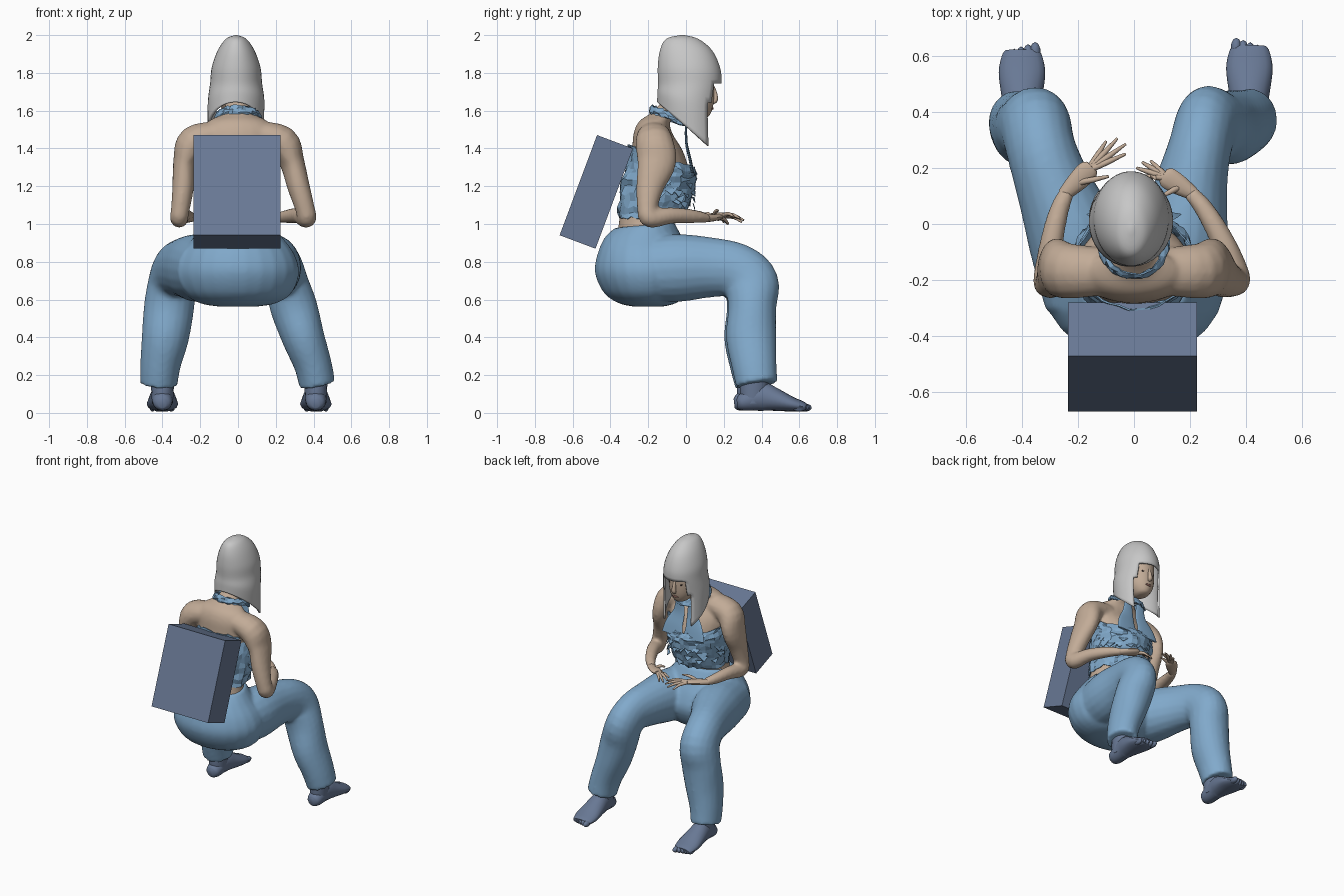
import bpy, bmesh, math, random
from mathutils import Vector, Matrix

random.seed(4)
if "Cube" in bpy.data.objects:
    bpy.data.objects.remove(bpy.data.objects["Cube"], do_unlink=True)


def material(name, rgb):
    m = bpy.data.materials.new(name)
    m.use_nodes = True
    m.diffuse_color = (*rgb, 1)
    bsdf = next(n for n in m.node_tree.nodes if n.type == 'BSDF_PRINCIPLED')
    bsdf.inputs["Base Color"].default_value = (*rgb, 1)
    return m


SKIN = material("skin", (0.54, 0.41, 0.31))
DENIM = material("light blue cloth", (0.22, 0.40, 0.60))
SLATE = material("slate blue", (0.14, 0.19, 0.30))
HAIR = material("silver hair", (0.57, 0.57, 0.57))
DARK = material("dark eyes", (0.06, 0.04, 0.035))
LIP = material("lips", (0.33, 0.16, 0.13))


def finish(name, bm, mat, smooth=True):
    bmesh.ops.recalc_face_normals(bm, faces=bm.faces[:])
    me = bpy.data.meshes.new(name)
    bm.to_mesh(me)
    bm.free()
    me.materials.append(mat)
    ob = bpy.data.objects.new(name, me)
    bpy.context.collection.objects.link(ob)
    if smooth:
        bpy.ops.object.select_all(action='DESELECT')
        ob.select_set(True)
        bpy.context.view_layer.objects.active = ob
        bpy.ops.object.shade_smooth_by_angle(angle=math.radians(50))
    return ob


def merge(name, parts, voxel, rounds):
    # join overlapping solids into one soft skin
    bpy.ops.object.select_all(action='DESELECT')
    for p in parts:
        p.select_set(True)
    body = parts[0]
    bpy.context.view_layer.objects.active = body
    bpy.ops.object.join()
    body.name = name
    remesh = body.modifiers.new("union", 'REMESH')
    remesh.mode, remesh.voxel_size, remesh.use_smooth_shade = 'VOXEL', voxel, True
    soften = body.modifiers.new("soften", 'SMOOTH')
    soften.factor, soften.iterations = .5, rounds


def spline(rows, steps):
    # Catmull-Rom interpolation of rows of numbers
    out = []
    for i in range(len(rows) - 1):
        p = [rows[max(i - 1, 0)], rows[i], rows[i + 1], rows[min(i + 2, len(rows) - 1)]]
        for s in range(steps):
            t = s / steps
            out.append([0.5 * (2 * b + (c - a) * t + (2 * a - 5 * b + 4 * c - d) * t * t
                               + (3 * b - a - 3 * c + d) * t ** 3) for a, b, c, d in zip(*p)])
    return out + [list(rows[-1])]


def bridge(rings, caps=True, keep=lambda r, k: True):
    bm = bmesh.new()
    loops = [[bm.verts.new(p) for p in ring] for ring in rings]
    n = len(loops[0])
    for r in range(len(loops) - 1):
        for k in range(n):
            if keep(r, k):
                j = (k + 1) % n
                bm.faces.new((loops[r][k], loops[r][j], loops[r + 1][j], loops[r + 1][k]))
    if caps:
        bm.faces.new(loops[0])
        bm.faces.new(loops[-1])
    return bm


def tube(name, rows, mat, n=16, steps=4):
    # rows: x, y, z, radius sideways, radius across
    rows = spline(rows, steps)
    pts = [Vector(r[:3]) for r in rows]
    rings = []
    for i, r in enumerate(rows):
        t = (pts[min(i + 1, len(pts) - 1)] - pts[max(i - 1, 0)]).normalized()
        side = Vector((1, 0, 0))
        side = (side - t * side.dot(t)).normalized()
        up = t.cross(side)
        rings.append([pts[i] + side * (r[3] * math.cos(a)) + up * (r[4] * math.sin(a))
                      for a in (2 * math.pi * k / n for k in range(n))])
    return finish(name, bridge(rings), mat)


def stack(rows, n=24, steps=4, **kw):
    # rows: centre x, centre y, z, radius x, radius y, tilt along y
    rings = []
    for cx, cy, z, rx, ry, tilt in spline(rows, steps):
        angles = [2 * math.pi * (k + 0.5) / n for k in range(n)]
        rings.append([(cx + rx * math.cos(a), cy + ry * math.sin(a), z + tilt * ry * math.sin(a))
                      for a in angles])
    return bridge(rings, **kw)


def ball(name, loc, size, mat, seg=16):
    bm = bmesh.new()
    m = Matrix.Translation(loc) @ Matrix.Diagonal((*size, 1))
    bmesh.ops.create_uvsphere(bm, u_segments=seg, v_segments=seg // 2 + 2, radius=1, matrix=m)
    return finish(name, bm, mat)


def crumple(bm, amount):
    for v in bm.verts:
        v.co += Vector([random.uniform(-amount, amount) for _ in range(3)])


def thicken(ob, t):
    ob.modifiers.new("thickness", 'SOLIDIFY').thickness = t


# Trousers: seat and two bent legs in one skin
merge("trousers", [
    finish("seat", stack([
        (0, -.2, .562, .09, .07, 0), (0, -.205, .58, .2, .15, 0), (0, -.21, .635, .285, .225, 0),
        (0, -.213, .74, .325, .27, 0), (0, -.22, .84, .3, .25, 0), (0, -.225, .93, .235, .205, 0),
        (0, -.22, .995, .187, .157, .1)]), DENIM),
    tube("left_leg", [
        (.14, -.27, .755, .15, .165), (.175, -.05, .767, .158, .18), (.205, .14, .77, .13, .158),
        (.235, .27, .752, .113, .145), (.26, .345, .68, .115, .148), (.295, .35, .56, .125, .128),
        (.345, .345, .4, .113, .133), (.395, .36, .26, .1, .12), (.42, .375, .15, .096, .11)], DENIM, 20),
    tube("right_leg", [
        (-.16, -.27, .755, .16, .165), (-.215, -.05, .767, .165, .18), (-.285, .13, .77, .137, .158),
        (-.33, .26, .752, .125, .145), (-.35, .34, .68, .128, .148), (-.365, .345, .56, .133, .128),
        (-.385, .335, .4, .125, .133), (-.41, .35, .26, .108, .12), (-.42, .37, .15, .099, .11)], DENIM, 20),
], .012, 5)

# Feet with toes
for side, s in (("left", 1), ("right", -1)):
    x, dy = (.412, .015) if s > 0 else (-.4, 0)
    tube(side + "_ankle", [(x, .35 + dy, .22, .065, .07), (x, .345 + dy, .13, .06, .075),
                           (x, .34 + dy, .05, .055, .065)], SLATE)
    tube(side + "_foot", [
        (x, .255 + dy, .05, .02, .025), (x, .28 + dy, .055, .05, .045), (x, .38 + dy, .085, .06, .075),
        (x, .45 + dy, .072, .072, .062), (x, .54 + dy, .047, .083, .04), (x, .60 + dy, .034, .072, .028),
        (x, .62 + dy, .03, .06, .02)], SLATE)
    for i in range(5):
        ball(f"{side}_toe_{i + 1}", (x - s * (.047 - .025 * i), .615 + dy - .008 * i, .028),
             (.02 - .001 * i, .036, .021), SLATE, 10)

# Bare torso, neck and arms resting on the lap
ARMS = {
    "left": [(.1, -.17, 1.475, .07, .085), (.235, -.168, 1.435, .085, .1), (.285, -.155, 1.33, .066, .104),
             (.32, -.19, 1.2, .06, .075), (.355, -.205, 1.08, .052, .054), (.362, -.187, 1.032, .053, .053),
             (.325, -.08, 1.045, .044, .044), (.26, .04, 1.04, .036, .036), (.2, .115, 1.03, .028, .024)],
    "right": [(-.1, -.17, 1.475, .07, .085), (-.235, -.168, 1.435, .085, .1), (-.28, -.155, 1.33, .063, .104),
              (-.29, -.19, 1.2, .058, .075), (-.305, -.21, 1.08, .05, .054), (-.312, -.192, 1.032, .048, .053),
              (-.295, -.07, 1.045, .042, .044), (-.27, .04, 1.04, .036, .036), (-.24, .115, 1.035, .028, .024)]}
merge("torso_and_arms", [finish("torso", stack([
    (0, -.22, .93, .2, .14, 0), (0, -.22, 1.0, .175, .137, 0), (0, -.175, 1.12, .175, .16, 0),
    (0, -.145, 1.25, .19, .165, 0), (0, -.15, 1.38, .207, .137, 0), (0, -.175, 1.48, .2, .103, 0),
    (0, -.165, 1.545, .155, .082, 0), (0, -.11, 1.59, .077, .072, 0), (-.005, -.04, 1.67, .062, .067, 0)]), SKIN)]
    + [tube(side, rows, SKIN) for side, rows in ARMS.items()], .011, 6)

# Hands: palm centre, four finger tips, thumb tip
HANDS = {
    "left": ((.12, .165, 1.035), [(.02, .17, 1.02), (.01, .2, 1.01), (.03, .22, 1.0), (.06, .225, 1.0)],
             (.1, .1, 1.05)),
    "right": ((-.165, .19, 1.045), [(-.03, .25, 1.04), (-.03, .285, 1.03), (-.06, .305, 1.02), (-.1, .295, 1.01)],
              (-.09, .17, 1.07))}
for side, (palm, tips, thumb) in HANDS.items():
    wrist, palm = Vector(ARMS[side][-1][:3]), Vector(palm)
    back = wrist - (palm - wrist) * .15
    tube(side + "_palm", [(*back, .024, .02), (*wrist.lerp(palm, .5), .036, .019),
                          (*palm, .038, .016), (*(palm + (palm - wrist) * .2), .025, .011)], SKIN, 12)
    for i, tip in enumerate(tips + [thumb]):
        tip = Vector(tip)
        start = palm.lerp(tip, .1) if i < 4 else wrist.lerp(palm, .4)
        mid = start.lerp(tip, .55) + Vector((0, 0, .012))
        tube(f"{side}_finger_{i + 1}", [(*start, .012, .012), (*mid, .01, .01), (*tip, .005, .005)],
             SKIN, 8, 3)

# Ragged halter top: crumpled body, loose scraps, collar and straps
bm = stack([(0, -.185, 1.035, .188, .175, 0), (0, -.167, 1.12, .198, .19, 0), (0, -.145, 1.23, .213, .195, -.05),
            (0, -.125, 1.3, .215, .18, -.15), (0, -.135, 1.36, .212, .17, -.33)], n=36, steps=3, caps=False)
crumple(bm, .009)
thicken(finish("ragged_top", bm, DENIM, False), .006)

bm = bmesh.new()
for i in range(45):
    a, z = random.uniform(-.2, math.pi + .2), random.uniform(1.1, 1.3)
    out = Vector((math.cos(a), math.sin(a), 0))
    along = Vector((-out.y, out.x, random.uniform(-.5, .5)))
    base = Vector((.205 * out.x, -.145 + .188 * out.y, z))
    w = random.uniform(.02, .04)
    bm.faces.new([bm.verts.new(p) for p in (
        base - along * w, base + along * w, base + out * random.uniform(.006, .014) - Vector((0, 0, w)))])
thicken(finish("cloth_scraps", bm, DENIM, False), .003)

bm = stack([(0, -.075, 1.545, .125, .12, -.35), (0, -.08, 1.57, .12, .115, -.35),
            (0, -.08, 1.595, .1, .1, -.35)], n=30, steps=2, caps=False)
crumple(bm, .007)
thicken(finish("ragged_collar", bm, DENIM, False), .006)
for side, s in (("left", 1), ("right", -1)):
    tube(side + "_halter_strap", [(s * .05, 0, 1.53, .03, .006), (s * .055, .002, 1.43, .045, .007),
                                  (s * .08, .022, 1.34, .07, .008), (s * .085, .035, 1.27, .085, .008)], DENIM)

# Head and face
finish("head", stack([
    (-.01, .06, 1.56, .025, .035, 0), (-.01, .06, 1.575, .05, .065, 0), (-.01, .045, 1.63, .085, .1, 0),
    (-.01, .03, 1.72, .1, .12, 0), (-.01, .02, 1.82, .095, .12, 0), (-.01, .01, 1.9, .05, .07, 0)]), SKIN)
tube("nose", [(-.01, .14, 1.73, .01, .01), (-.01, .152, 1.69, .012, .014), (-.01, .155, 1.655, .017, .014),
              (-.01, .143, 1.642, .01, .008)], SKIN, 10)
for side, s in (("left", 1), ("right", -1)):
    ball(side + "_eye", (-.01 + s * .038, .13, 1.705), (.017, .011, .007), DARK, 10)
ball("mouth", (-.01, .135, 1.612), (.024, .012, .008), LIP, 10)

# Long straight hair with a fringe; the side locks reach forward to points
N = 40


def not_face(r, k):
    return r < 20 or abs(k + 1 - N / 4) > 4.6 + .1 * (r - 20)


hair = stack([(-.01, -.02, 2.0, .006, .01, 0), (-.01, -.02, 1.98, .054, .085, 0),
              (-.01, 0, 1.92, .097, .138, 0), (-.01, .015, 1.83, .129, .165, 0),
              (-.01, .02, 1.745, .138, .168, 0), (-.01, .01, 1.645, .15, .162, -.3),
              (-.014, .012, 1.505, .148, .165, -.85)], n=N, steps=5, caps=False, keep=not_face)
hair.verts.ensure_lookup_table()
hair.faces.new(hair.verts[:N])
bmesh.ops.delete(hair, geom=[v for v in hair.verts if not v.link_faces], context='VERTS')
thicken(finish("hair", hair, HAIR), .012)

# Box carried on the back
bm = bmesh.new()
bmesh.ops.create_cube(bm, size=1, matrix=Matrix.Translation((-.005, -.475, 1.17))
                      @ Matrix.Rotation(math.radians(-20.5), 4, 'X') @ Matrix.Diagonal((.46, .203, .566, 1)))
finish("back_box", bm, SLATE, False)
